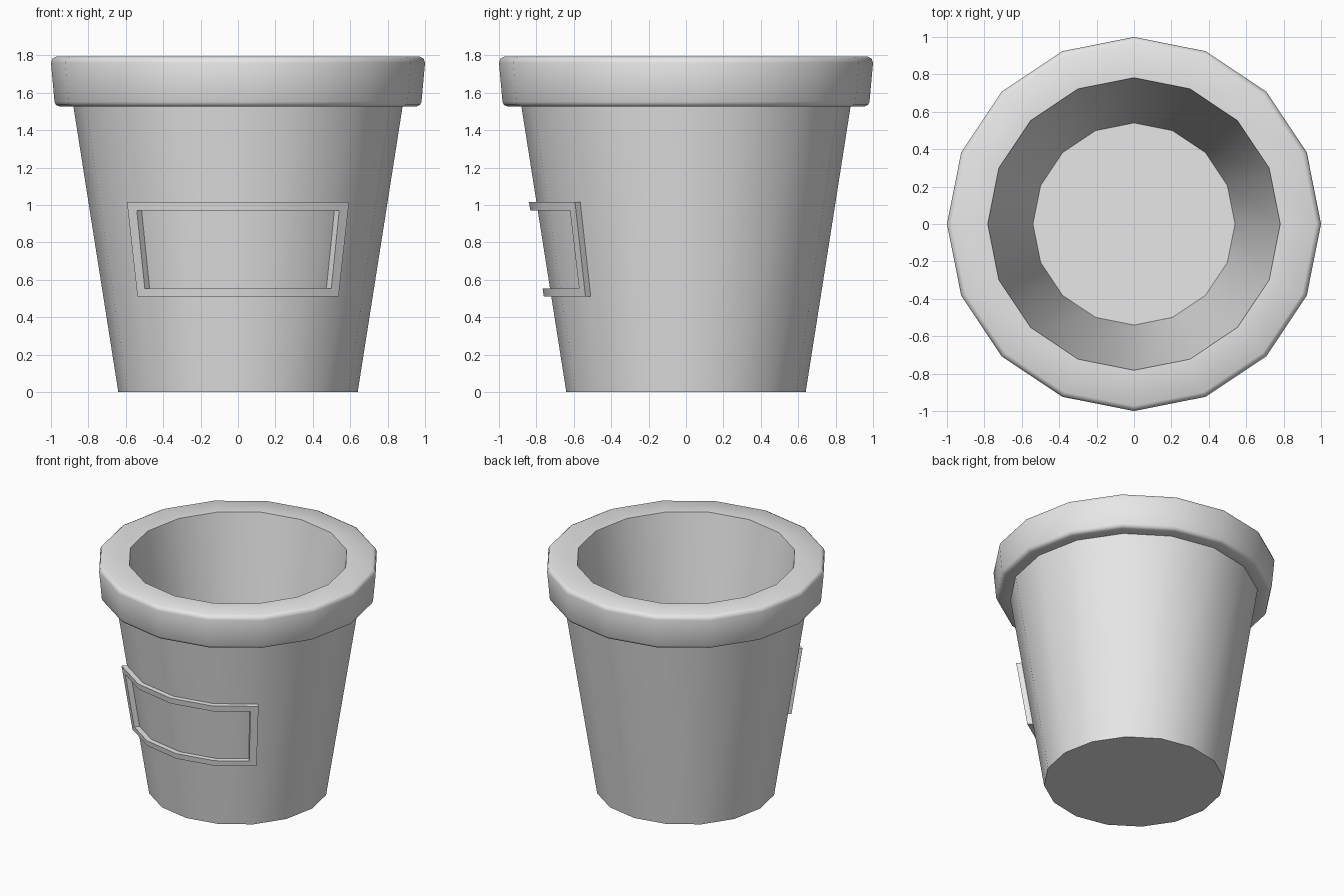
import bpy, bmesh
from math import sin, cos, radians

if "Cube" in bpy.data.objects:
    bpy.data.objects.remove(bpy.data.objects["Cube"])

SIDES = 16
STEP = 360 / SIDES

clay = bpy.data.materials.new("light_grey")
clay.diffuse_color = (0.8, 0.8, 0.8, 1)
clay.use_nodes = True
clay.node_tree.nodes["Principled BSDF"].inputs["Base Color"].default_value = clay.diffuse_color


def finish(bm, name, angle):
    """Turn a bmesh into a shaded object."""
    bmesh.ops.recalc_face_normals(bm, faces=bm.faces)
    mesh = bpy.data.meshes.new(name)
    bm.to_mesh(mesh)
    bm.free()
    mesh.materials.append(clay)
    obj = bpy.data.objects.new(name, mesh)
    bpy.context.collection.objects.link(obj)
    bpy.ops.object.select_all(action='DESELECT')
    obj.select_set(True)
    bpy.context.view_layer.objects.active = obj
    bpy.ops.object.shade_smooth_by_angle(angle=radians(angle))
    return obj


def wall_radius(z):
    """Outer corner radius of the tapered pot wall."""
    return 0.64 + 0.157 * z


# Pot: base, tapered wall, rounded overhanging rim, inner wall, floor
profile = [(0.64, 0), (0.88, 1.527), (0.955, 1.527), (0.973, 1.535),
           (0.981, 1.552), (1.0, 1.76), (0.993, 1.782), (0.973, 1.793),
           (0.782, 1.793), (0.54, 0.2)]
bm = bmesh.new()
rings = [[bm.verts.new((r * cos(radians(i * STEP)), r * sin(radians(i * STEP)), z))
          for i in range(SIDES)] for r, z in profile]
for low, high in zip(rings, rings[1:]):
    for i in range(SIDES):
        j = (i + 1) % SIDES
        bm.faces.new((low[i], low[j], high[j], high[i]))
bm.faces.new(rings[0])
bm.faces.new(rings[-1])
finish(bm, "pot", 50)

# Label frame: curved grid over four wall facets, open in the middle
angles = [-45, -41.1, -22.5, 0, 22.5, 41.1, 45]
heights = [0.51, 0.553, 0.97, 1.015]


def frame_point(a, z):
    """Point on the faceted surface just outside the wall."""
    off = abs(a) % STEP - STEP / 2
    r = (wall_radius(z) + 0.04) * cos(radians(STEP / 2)) / cos(radians(off))
    return (r * sin(radians(a)), -r * cos(radians(a)), z)


bm = bmesh.new()
grid = [[bm.verts.new(frame_point(a, z)) for a in angles] for z in heights]
for row in range(3):
    for col in range(6):
        if row == 1 and 0 < col < 5:
            continue
        bm.faces.new((grid[row][col], grid[row][col + 1],
                      grid[row + 1][col + 1], grid[row + 1][col]))
bmesh.ops.delete(bm, geom=[v for v in bm.verts if not v.link_faces], context='VERTS')
back = bmesh.ops.extrude_face_region(bm, geom=bm.faces[:], use_keep_orig=True)
for v in back["geom"]:
    if isinstance(v, bmesh.types.BMVert):
        s = 1 - 0.045 / (wall_radius(v.co.z) + 0.04)
        v.co.x *= s
        v.co.y *= s
finish(bm, "label_frame", 30)
